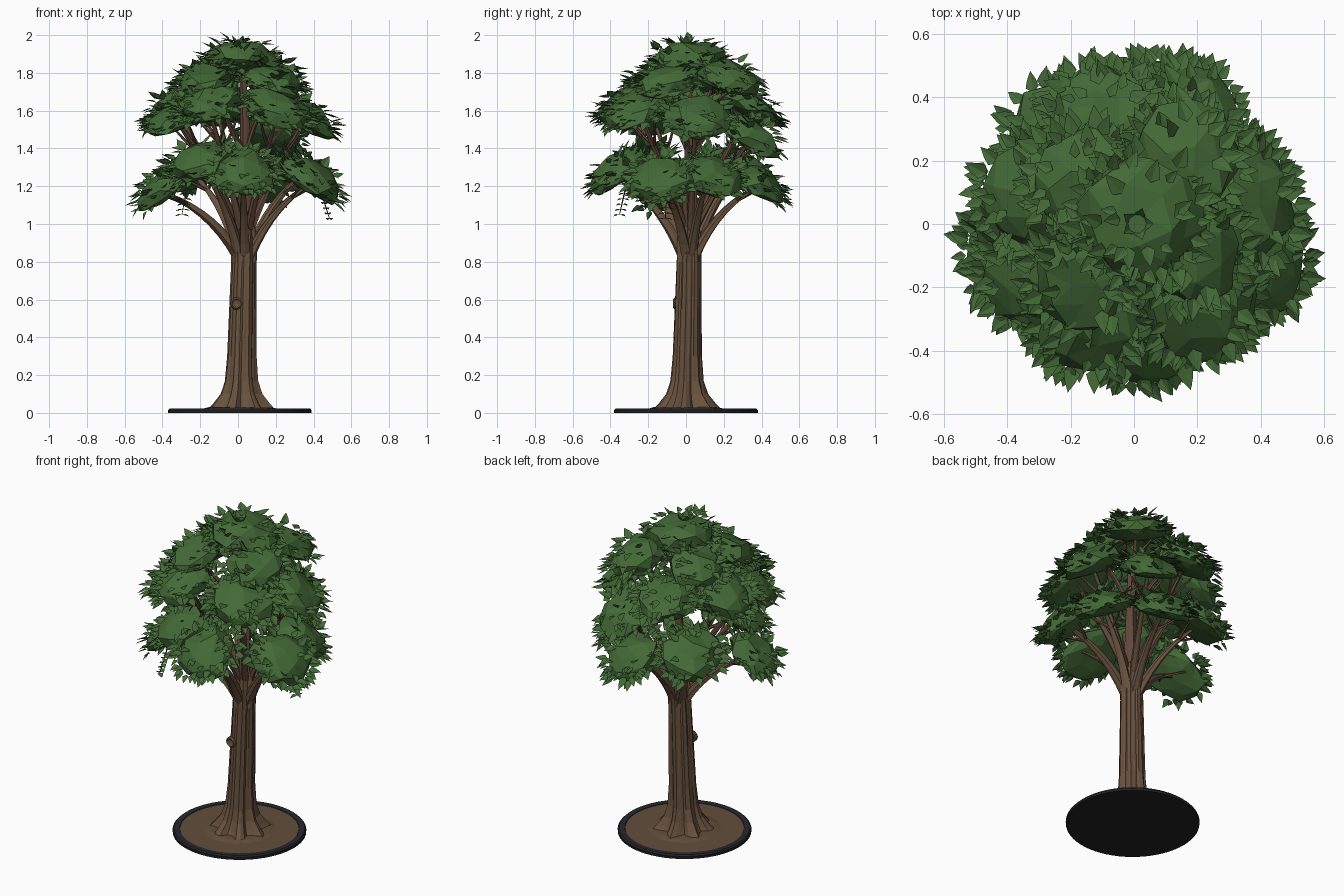
import bpy, bmesh, math, random
from math import sin, cos, pi, radians
from mathutils import Vector, Matrix

random.seed(5)
if "Cube" in bpy.data.objects:
    bpy.data.objects.remove(bpy.data.objects["Cube"], do_unlink=True)


def material(name, rgb):
    m = bpy.data.materials.new(name)
    m.use_nodes = True
    m.diffuse_color = (*rgb, 1)
    m.node_tree.nodes["Principled BSDF"].inputs["Base Color"].default_value = (*rgb, 1)
    return m


LEAF = material("leaf green", (0.056, 0.142, 0.037))
BARK = material("bark brown", (0.140, 0.084, 0.048))
TWIG = material("branch brown", (0.120, 0.066, 0.042))
SOIL = material("soil brown", (0.124, 0.076, 0.044))
BASE = material("base black", (0.016, 0.016, 0.018))
RIM = material("rim blue black", (0.020, 0.020, 0.028))


def finish(bm, name, mat):
    mesh = bpy.data.meshes.new(name)
    bm.to_mesh(mesh)
    bm.free()
    mesh.materials.append(mat)
    ob = bpy.data.objects.new(name, mesh)
    bpy.context.collection.objects.link(ob)


def skin(bm, rings):
    """Join a list of point rings into a capped skin."""
    loops = [[bm.verts.new(p) for p in ring] for ring in rings]
    n = len(loops[0])
    for a, b in zip(loops, loops[1:]):
        for i in range(n):
            j = (i + 1) % n
            bm.faces.new((a[i], a[j], b[j], b[i]))
    bm.faces.new(loops[0][::-1])
    bm.faces.new(loops[-1])


def limb(bm, start, bend, end, r0, r1, sides=7, steps=7):
    """Tapered limb along a quadratic curve."""
    rings = []
    flat = (end - start).cross(Vector((0, 0, 1)))
    u = flat.normalized() if flat.length > 0.001 else Vector((0, 1, 0))
    for s in range(steps + 1):
        t = s / steps
        p = start * (1 - t) ** 2 + bend * 2 * t * (1 - t) + end * t * t
        v = ((bend - start) * (1 - t) + (end - bend) * t).normalized().cross(u)
        r = r0 + (r1 - r0) * t
        rings.append([p + (u * cos(2 * pi * i / sides) + v * sin(2 * pi * i / sides)) * r
                      * (1.12 if i % 2 else 0.9) for i in range(sides)])
    skin(bm, rings)


def disc(name, mat, r_low, r_high, z0, z1, bump=0.0):
    bm = bmesh.new()
    skin(bm, [[Vector((0.01 + r * cos(2 * pi * i / 64), r * sin(2 * pi * i / 64),
                       z + (bump * random.random() if z == z1 else 0)))
               for i in range(64)] for r, z in ((r_low, z0), (r_high, z1))])
    finish(bm, name, mat)


# Ground: dark base, raised rim, soil and a low mound round the roots
disc("base_disc", BASE, 0.38, 0.38, 0, 0.016)
bm = bmesh.new()
profile = [(0.335, 0.014), (0.34, 0.023), (0.372, 0.024), (0.381, 0.012)]
for i in range(72):
    a, b = 2 * pi * i / 72, 2 * pi * (i + 1) / 72
    for (r, z), (q, w) in zip(profile, profile[1:]):
        bm.faces.new([bm.verts.new((0.01 + k * cos(t), k * sin(t), h))
                      for k, h, t in ((r, z, a), (q, w, a), (q, w, b), (r, z, b))])
bmesh.ops.remove_doubles(bm, verts=bm.verts, dist=0.0001)
bmesh.ops.recalc_face_normals(bm, faces=bm.faces)
finish(bm, "base_rim", RIM)
disc("soil", SOIL, 0.338, 0.338, 0.012, 0.02)
disc("soil_mound", SOIL, 0.21, 0.17, 0.019, 0.026, 0.005)


# Trunk: fluted, with root lobes flaring at the foot
def trunk_axis(z):
    return Vector((0.012 + 0.024 * min(z, 1), 0.018 * z, z))


bm = bmesh.new()
rings = []
for z, r, lobe in ((0.015, 0.158, 0.2), (0.05, 0.13, 0.2), (0.1, 0.1, 0.15), (0.17, 0.082, 0.1),
                   (0.3, 0.074, 0.06), (0.55, 0.069, 0.05), (0.8, 0.064, 0.05),
                   (0.92, 0.062, 0.12), (1.02, 0.042, 0.1)):
    ring = []
    for i in range(40):
        t = 2 * pi * i / 40
        k = r * (1 + lobe * cos(7 * t + 0.6 + z) + (0.025 if i % 2 else -0.025))
        ring.append(trunk_axis(z) + Vector((k * cos(t), k * sin(t), 0)))
    rings.append(ring)
skin(bm, rings)
finish(bm, "trunk", BARK)

# Knot: a ringed stub on the front of the trunk
bm = bmesh.new()
skin(bm, [[Vector((-0.008 + r * cos(2 * pi * i / 10), y, 0.58 + r * sin(2 * pi * i / 10)))
           for i in range(10)]
          for y, r in ((-0.03, 0.034), (-0.06, 0.033), (-0.068, 0.025), (-0.06, 0.017), (-0.057, 0.004))])
finish(bm, "knot", BARK)

# Foliage layout: direction in degrees, distance, height, radius, outward tilt
CLUMPS = [
    (195, .40, 1.17, .17, 38), (232, .30, 1.31, .18, 26), (274, .35, 1.26, .18, 36),
    (342, .40, 1.22, .18, 36), (20, .34, 1.25, .18, 32), (75, .38, 1.20, .17, 32),
    (130, .36, 1.27, .18, 28),
    (8, .35, 1.55, .18, 30), (62, .38, 1.45, .17, 34), (108, .34, 1.60, .18, 26),
    (165, .33, 1.60, .18, 30), (207, .35, 1.54, .17, 20), (243, .34, 1.62, .17, 28),
    (310, .32, 1.59, .19, 28),
    (225, .24, 1.74, .16, 24), (335, .20, 1.74, .17, 20), (52, .27, 1.76, .18, 24),
    (140, .22, 1.74, .17, 20), (45, .03, 1.86, .20, 4),
]


def add_leaf(bm, p, d, up, size):
    """Folded pointed leaf: two halves meeting at the midrib."""
    side = d.cross(up).normalized()
    lift = side.cross(d).normalized()
    base, tip = bm.verts.new(p), bm.verts.new(p + d * size)
    for s in (1, -1):
        a, b = [bm.verts.new(p + d * size * f + (side * s + lift * 0.3) * size * w)
                for f, w in ((0.25, 0.32), (0.6, 0.21))]
        bm.faces.new((base, a, b, tip) if s > 0 else (base, tip, b, a))


limbs, wood = bmesh.new(), bmesh.new()
for n, (deg, dist, height, rad, tilt) in enumerate(CLUMPS):
    az = radians(deg)
    out = Vector((cos(az), sin(az), 0))
    centre = out * dist + Vector((0, 0, height))
    turn = Matrix.Rotation(az, 3, 'Z') @ Matrix.Rotation(radians(tilt), 3, 'Y')
    thick = rad * 0.6

    # Rough faceted dome with a shallow underside
    bm = bmesh.new()
    bmesh.ops.create_icosphere(bm, subdivisions=2, radius=1)
    for v in bm.verts:
        c = v.co * random.uniform(0.83, 1.13)
        v.co = centre + turn @ Vector((c.x * rad, c.y * rad, c.z * thick * (1 if c.z > 0 else 0.4)))
    finish(bm, f"foliage_clump_{n + 1}", LEAF)

    # Leaves scattered over the dome, thicker round its edge
    bm = bmesh.new()
    for k in range(72):
        t = random.uniform(0, 2 * pi)
        h = random.uniform(-0.15, 0.3) if k % 2 else random.uniform(0.15, 0.97)
        w = math.sqrt(1 - h * h)
        p = centre + turn @ Vector((w * cos(t) * rad, w * sin(t) * rad, h * thick)) * 0.97
        d = turn @ Vector((cos(t), sin(t), 0.45 * h))
        d = (d + out * 0.2 + Vector([random.uniform(-0.55, 0.55) for _ in range(3)])).normalized()
        normal = (turn @ Vector((w * cos(t) * 0.3, w * sin(t) * 0.3, 1))).normalized()
        add_leaf(bm, p, d, normal, random.uniform(0.05, 0.085))
    finish(bm, f"leaves_{n + 1}", LEAF)

    # Branch from the trunk or leader, with two side twigs into the clump
    end = centre - Vector((0, 0, 0.01))
    if height < 1.35:
        start, r0, arch = trunk_axis(0.83) + out * 0.032, 0.03, 0.1
    elif height < 1.65:
        start, r0, arch = trunk_axis(0.94) + out * 0.02, 0.023, 0.03
    else:
        start, r0, arch = trunk_axis(1.35), 0.016, 0.03
    bend = start.lerp(end, 0.42) + Vector((0, 0, arch)) - out * 0.02
    if dist > 0.1:
        limb(limbs if height < 1.35 else wood, start, bend, end, r0, 0.01)
        fork = start * 0.0625 + bend * 0.375 + end * 0.5625
        across = Vector((-out.y, out.x, 0))
        for s in (1, -1):
            target = end + across * s * rad * 0.6
            limb(wood, fork, fork.lerp(target, 0.5) + across * s * 0.02, target, 0.01, 0.005, 5, 4)

# Central leader up to the crown
limb(wood, trunk_axis(0.9), Vector((0.05, 0.03, 1.4)), Vector((0.02, 0.01, 1.86)), 0.042, 0.014, 8, 8)

# Hanging sprays: thin twigs with paired leaves
bm = bmesh.new()
for x, y, z in ((-0.27, -0.32, 1.19), (0.44, -0.1, 1.17)):
    top = Vector((x, y, z))
    foot = top + Vector((0.1 * x, 0.1 * y, -0.14))
    limb(wood, top, top.lerp(foot, 0.5), foot, 0.004, 0.002, 5, 3)
    for k in range(5):
        for s in (1, -1):
            add_leaf(bm, top.lerp(foot, 0.2 + 0.2 * k), Vector((-y * s, x * s, -0.08)).normalized(),
                     Vector((0, 0, 1)), 0.05)
finish(bm, "hanging_leaves", LEAF)
for part, name, mat in ((limbs, "main_limbs", BARK), (wood, "branches", TWIG)):
    bmesh.ops.recalc_face_normals(part, faces=part.faces)
    finish(part, name, mat)

# Crown tip: upright leaves at the very top
bm = bmesh.new()
for k in range(5):
    t = 2 * pi * k / 5
    d = Vector((cos(t) * 0.5, sin(t) * 0.5, 0.85)).normalized()
    add_leaf(bm, Vector((0.01 + 0.02 * cos(t), 0.02 * sin(t), 1.945)), d, Vector((-cos(t), -sin(t), 1)), 0.064)
finish(bm, "crown_leaves", LEAF)
